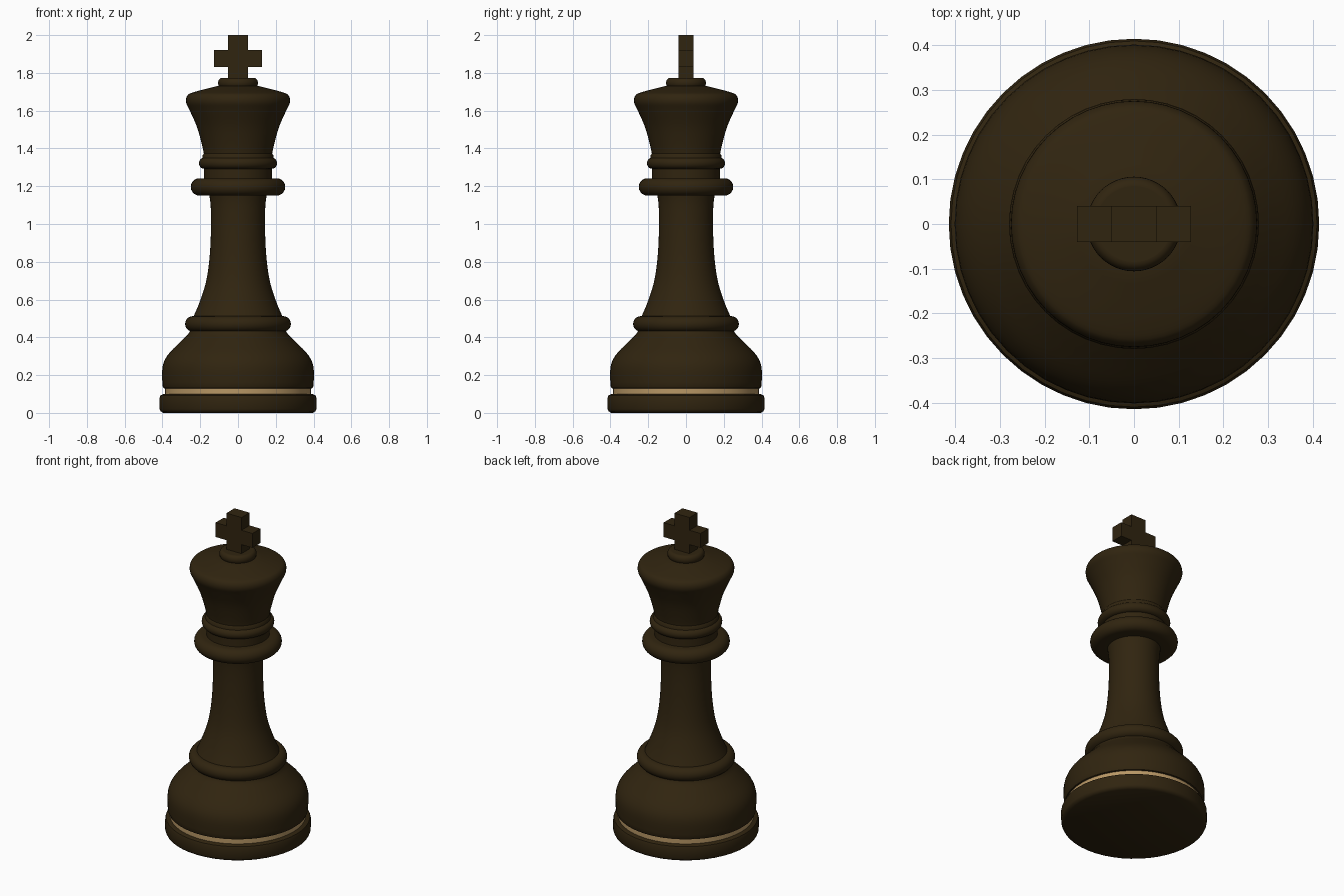
import bpy, bmesh, math
from mathutils import Vector

cube = bpy.data.objects.get("Cube")
if cube:
    bpy.data.objects.remove(cube, do_unlink=True)

SEGMENTS = 48


def make_material(name, rgb):
    mat = bpy.data.materials.new(name)
    mat.use_nodes = True
    color = (*rgb, 1)
    mat.diffuse_color = color
    node = next(n for n in mat.node_tree.nodes if n.type == 'BSDF_PRINCIPLED')
    node.inputs["Base Color"].default_value = color
    return mat


dark_wood = make_material("dark wood", (0.03, 0.018, 0.005))
pale_wood = make_material("pale wood", (0.48, 0.31, 0.13))


def finish(bm, name, mat, smooth=True):
    bmesh.ops.recalc_face_normals(bm, faces=bm.faces)
    mesh = bpy.data.meshes.new(name)
    bm.to_mesh(mesh)
    bm.free()
    mesh.materials.append(mat)
    obj = bpy.data.objects.new(name, mesh)
    bpy.context.collection.objects.link(obj)
    if smooth:
        bpy.ops.object.select_all(action='DESELECT')
        obj.select_set(True)
        bpy.context.view_layer.objects.active = obj
        bpy.ops.object.shade_smooth_by_angle(angle=math.radians(40))
    return obj


def soften(points, steps=4):
    """Smooth curve through a few (radius, height) points."""
    p = [Vector(q) for q in points]
    p = [p[0]] + p + [p[-1]]
    out = []
    for a, b, c, d in zip(p, p[1:], p[2:], p[3:]):
        for i in range(steps):
            t = i / steps
            out.append(b + 0.5 * t * (c - a + t * (2*a - 5*b + 4*c - d + t * (3*(b - c) + d - a))))
    return [tuple(v) for v in out] + [points[-1]]


def lathe(name, profile, mat=dark_wood):
    """Turn a (radius, height) profile round z, with flat caps."""
    bm = bmesh.new()
    rings = []
    for r, z in profile:
        rings.append([bm.verts.new((r * math.cos(a), r * math.sin(a), z))
                      for a in (math.tau * i / SEGMENTS for i in range(SEGMENTS))])
    for low, high in zip(rings, rings[1:]):
        for i in range(SEGMENTS):
            j = (i + 1) % SEGMENTS
            bm.faces.new((low[i], low[j], high[j], high[i]))
    bm.faces.new(rings[0][::-1])
    bm.faces.new(rings[-1])
    return finish(bm, name, mat)


def collar(name, inner, outer, z0, z1):
    """Solid disc with a rounded rim."""
    half = (z1 - z0) / 2
    bulge = min(half, outer - inner)
    rim = [(outer - bulge + bulge * math.cos(a), z0 + half + half * math.sin(a))
           for a in (math.pi * (i / 10 - 0.5) for i in range(11))]
    return lathe(name, [(inner, z0)] + rim + [(inner, z1)])


# Foot and inlaid stripe
lathe("base", [(0.395, 0), (0.41, 0.008), (0.415, 0.02), (0.415, 0.08),
               (0.41, 0.093), (0.395, 0.1)])
lathe("inlay_ring", [(0.387, 0.095), (0.387, 0.135)], pale_wood)

# Rounded lower body
lathe("lower_body", [(0.385, 0.128), (0.395, 0.132)] + soften(
    [(0.4, 0.145), (0.4, 0.24), (0.373, 0.305), (0.307, 0.375), (0.262, 0.42), (0.25, 0.45)]))
collar("lower_collar", 0.24, 0.28, 0.43, 0.512)

# Tapered shaft
lathe("shaft", soften([(0.24, 0.5), (0.202, 0.59), (0.168, 0.7), (0.15, 0.83),
                       (0.143, 0.98), (0.145, 1.1), (0.155, 1.17)]))

# Neck with two collars
collar("wide_collar", 0.15, 0.25, 1.15, 1.242)
lathe("neck", [(0.18, 1.2), (0.18, 1.31)])
collar("narrow_collar", 0.17, 0.207, 1.292, 1.352)
lathe("neck_ledge", [(0.188, 1.34), (0.188, 1.363), (0.18, 1.375)])

# Flared head with domed top
lathe("head", soften([(0.178, 1.35), (0.186, 1.4), (0.216, 1.51), (0.255, 1.6),
                      (0.275, 1.645), (0.268, 1.68), (0.235, 1.698), (0.11, 1.73)]))
collar("knob", 0.085, 0.106, 1.72, 1.773)

# Cross finial, extruded from one outline
bm = bmesh.new()
post, arm, low, high, depth = 0.052, 0.128, 1.83, 1.92, 0.04
side = [(post, 1.76), (post, low), (arm, low), (arm, high), (post, high), (post, 2.0)]
outline = side + [(-x, z) for x, z in reversed(side)]
face = bm.faces.new([bm.verts.new((x, -depth, z)) for x, z in outline])
extruded = bmesh.ops.extrude_face_region(bm, geom=[face])["geom"]
bmesh.ops.translate(bm, vec=(0, 2 * depth, 0),
                    verts=[v for v in extruded if isinstance(v, bmesh.types.BMVert)])
finish(bm, "cross", dark_wood, smooth=False)
